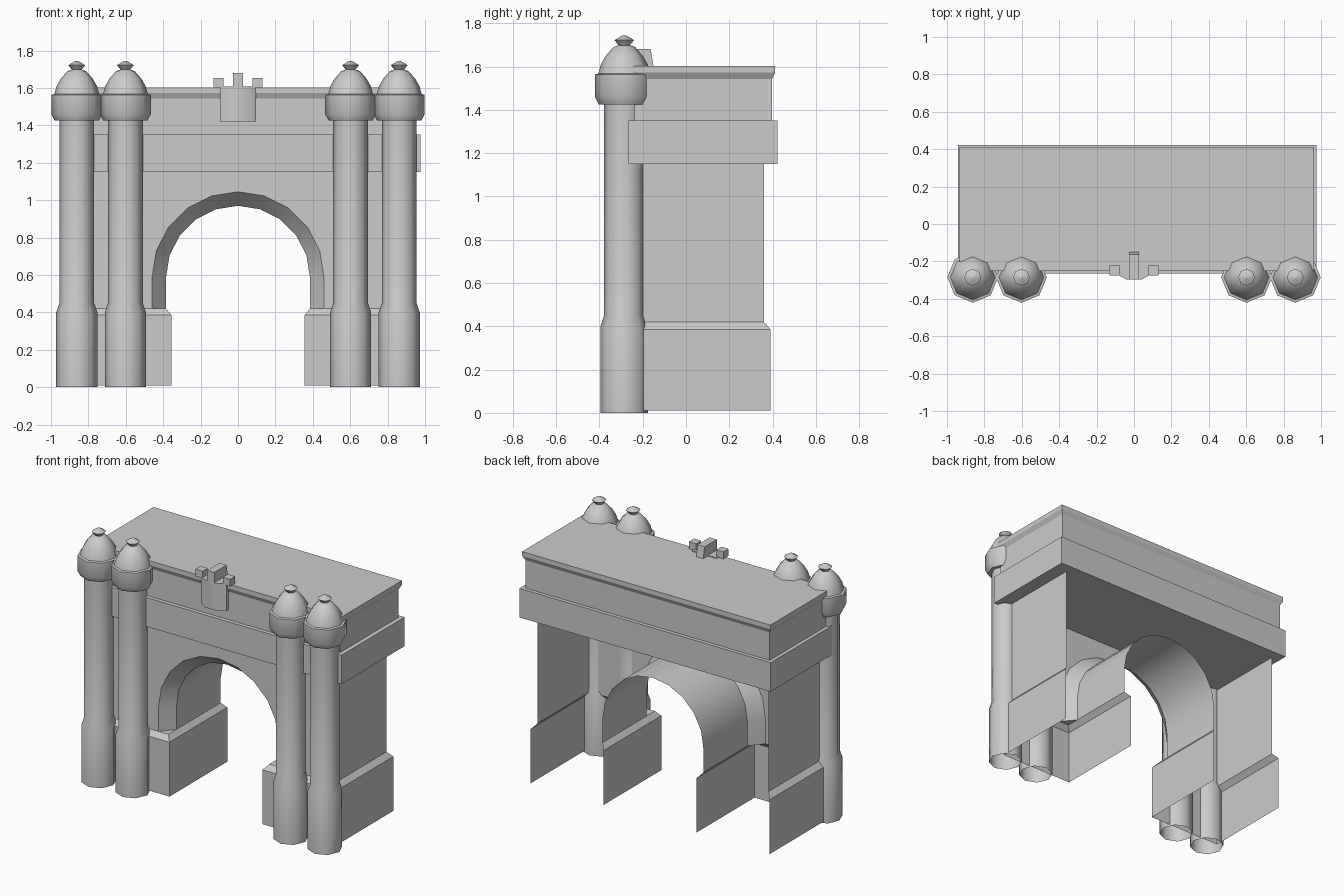
import bpy, bmesh, math

if "Cube" in bpy.data.objects:
    bpy.data.objects.remove(bpy.data.objects["Cube"])


def make(name, verts, faces, smooth=None):
    me = bpy.data.meshes.new(name)
    me.from_pydata(verts, [], faces)
    bm = bmesh.new()
    bm.from_mesh(me)
    bmesh.ops.recalc_face_normals(bm, faces=bm.faces)
    bm.to_mesh(me)
    bm.free()
    ob = bpy.data.objects.new(name, me)
    bpy.context.collection.objects.link(ob)
    if smooth:
        bpy.ops.object.select_all(action='DESELECT')
        ob.select_set(True)
        bpy.context.view_layer.objects.active = ob
        bpy.ops.object.shade_smooth_by_angle(angle=math.radians(smooth))
    return ob


def loft(name, rings, closed=True, cap0=False, cap1=False, smooth=None):
    """Skin a list of equally long rings."""
    n = len(rings[0])
    verts = [p for r in rings for p in r]
    faces = []
    for i in range(len(rings) - 1):
        for j in range(n if closed else n - 1):
            k = (j + 1) % n
            faces.append((i * n + j, i * n + k, (i + 1) * n + k, (i + 1) * n + j))
    if cap0:
        faces.append(tuple(range(n))[::-1])
    if cap1:
        faces.append(tuple(range((len(rings) - 1) * n, len(rings) * n)))
    return make(name, verts, faces, smooth)


def rect(x0, x1, y0, y1, z):
    return [(x0, y0, z), (x1, y0, z), (x1, y1, z), (x0, y1, z)]


def box(name, x0, x1, y0, y1, z0, z1):
    return loft(name, [rect(x0, x1, y0, y1, z0), rect(x0, x1, y0, y1, z1)], True, True, True)


def column(name, cx, cy, sides=8):
    # (radius, height): plinth, shaft, capital, dome, finial
    prof = [(.110, 0), (.110, .40), (.093, .45), (.093, 1.425), (.118, 1.425),
            (.136, 1.46), (.136, 1.563), (.120, 1.567), (.108, 1.61), (.085, 1.65),
            (.050, 1.69), (.026, 1.698), (.045, 1.722), (.008, 1.744)]
    rings = [[(cx + r * math.cos(2 * math.pi * i / sides),
               cy + r * math.sin(2 * math.pi * i / sides), z) for i in range(sides)]
             for r, z in prof]
    return loft(name, rings, True, False, True, smooth=50)


# Levels of the facade plane, the arch splay and the open back
YF, YS, YB, ZB, ZT = -.21, -.12, .36, .42, 1.16


def arch(r, y, seg=10, zc=.585):
    pts = [(-r, y, ZB)]
    for i in range(seg + 1):
        a = math.pi * (1 - i / seg)
        pts.append((r * math.cos(a), y, zc + r * math.sin(a)))
    return pts + [(r, y, ZB)]


# Front wall with arch opening, split down the middle
outer = arch(.46, YF)
mid = len(outer) // 2
verts = outer + [(-.88, YF, ZB), (-.88, YF, ZT), (0, YF, ZT), (.88, YF, ZT), (.88, YF, ZB)]
n = len(outer)
left = list(range(mid + 1)) + [n + 2, n + 1, n]
right = list(range(mid, n)) + [n + 4, n + 3, n + 2]
make("front_wall", verts, [left, right])

# Splayed arch rim and barrel vault
loft("arch_rim", [outer, arch(.385, YS)], closed=False, smooth=30)
loft("arch_vault", [arch(.385, YS), arch(.385, YB)], closed=False, smooth=30)

for s, side in ((-1, "left"), (1, "right")):
    # Outer side wall
    make(side + "_side_wall",
         [(s * .88, YF, ZB), (s * .88, YB, ZB), (s * .88, YB, ZT), (s * .88, YF, ZT)],
         [(0, 1, 2, 3)])

    # Chamfered pier base, open at the back
    def path(xi, xo, yf, yb, z):
        return [(s * xi, yb, z), (s * xi, yf, z), (s * xo, yf, z), (s * xo, yb, z)]
    loft(side + "_pier_base",
         [path(.355, .912, -.24, .39, .01), path(.355, .912, -.24, .39, .385),
          path(.385, .88, YF, YB, ZB)], closed=False)
    # Small ledge under the splayed rim
    make(side + "_rim_ledge",
         [(s * .385, YF, ZB), (s * .46, YF, ZB), (s * .385, YS, ZB)], [(0, 1, 2)])
    # Paired columns
    for cx, pos in ((.862, "outer"), (.602, "inner")):
        column(f"{side}_{pos}_column", s * cx, -.285)

# Entablature band, attic and roof cornice
box("entablature_band", -.942, .975, -.265, .423, 1.15, 1.35)
box("attic", -.917, .945, -.238, .398, 1.35, 1.55)
loft("roof_cornice",
     [rect(-.917, .945, -.238, .398, 1.543), rect(-.933, .962, -.252, .412, 1.573),
      rect(-.933, .962, -.252, .412, 1.603)], True, True, True)

# Centre shield with a bowed front
plan = [(-.096, -.20), (-.096, -.265), (-.04, -.297), (.04, -.297), (.096, -.265), (.096, -.20)]
loft("shield", [[(x, y, z) for x, y in plan] for z in (1.42, 1.608)], True, True, True, smooth=40)

# Merlons on the shield
for s, side in ((-1, "left"), (1, "right")):
    box(side + "_merlon", *sorted((s * .077, s * .132)), -.275, -.22, 1.603, 1.652)
loft("centre_merlon", [rect(-.027, .027, -.297, -.15, 1.60),
                       rect(-.027, .027, -.297, -.163, 1.68)], True, True, True)
